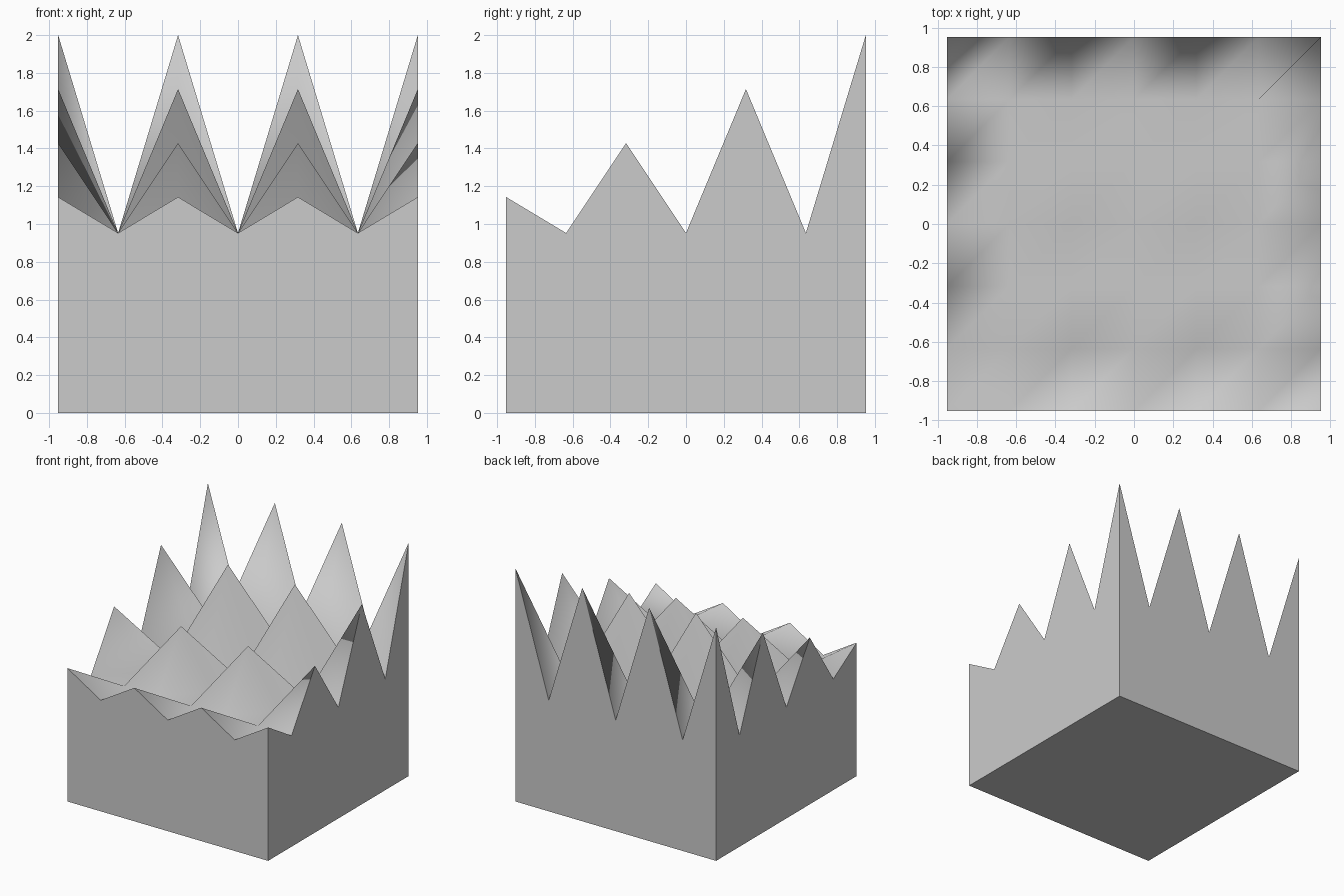
import bpy, bmesh, math

if "Cube" in bpy.data.objects:
    bpy.data.objects.remove(bpy.data.objects["Cube"])

N = 6                      # cells per side
HALF = 0.952               # half width of the block
LOW = 0.952                # valley height
STEP = 2 * HALF / N


def height(i, j):
    """Peaks on every second grid point, rising row by row to the back."""
    if i % 2 or j % 2:
        return LOW
    return (12 + 1.5 * j) / 10.5


bm = bmesh.new()

# spiky top: triangulated height grid, all diagonals running the same way
v = [[bm.verts.new((-HALF + i * STEP, -HALF + j * STEP, height(i, j)))
      for j in range(N + 1)] for i in range(N + 1)]
for i in range(N):
    for j in range(N):
        a, b, c, d = v[i][j], v[i + 1][j], v[i + 1][j + 1], v[i][j + 1]
        bm.faces.new((a, b, c))
        bm.faces.new((a, c, d))

# straight walls: rim dropped to the ground
rim = [e for e in bm.edges if e.is_boundary]
res = bmesh.ops.extrude_edge_only(bm, edges=rim)
for p in res["geom"]:
    if isinstance(p, bmesh.types.BMVert):
        p.co.z = 0

# flat underside
bmesh.ops.holes_fill(bm, edges=[e for e in bm.edges if e.is_boundary], sides=0)
bmesh.ops.recalc_face_normals(bm, faces=bm.faces[:])

mesh = bpy.data.meshes.new("spiked_block")
bm.to_mesh(mesh)
bm.free()
block = bpy.data.objects.new("spiked_block", mesh)
bpy.context.collection.objects.link(block)

# smooth spikes, sharp rim and base
bpy.context.view_layer.objects.active = block
block.select_set(True)
bpy.ops.object.shade_smooth_by_angle(angle=math.radians(88))
